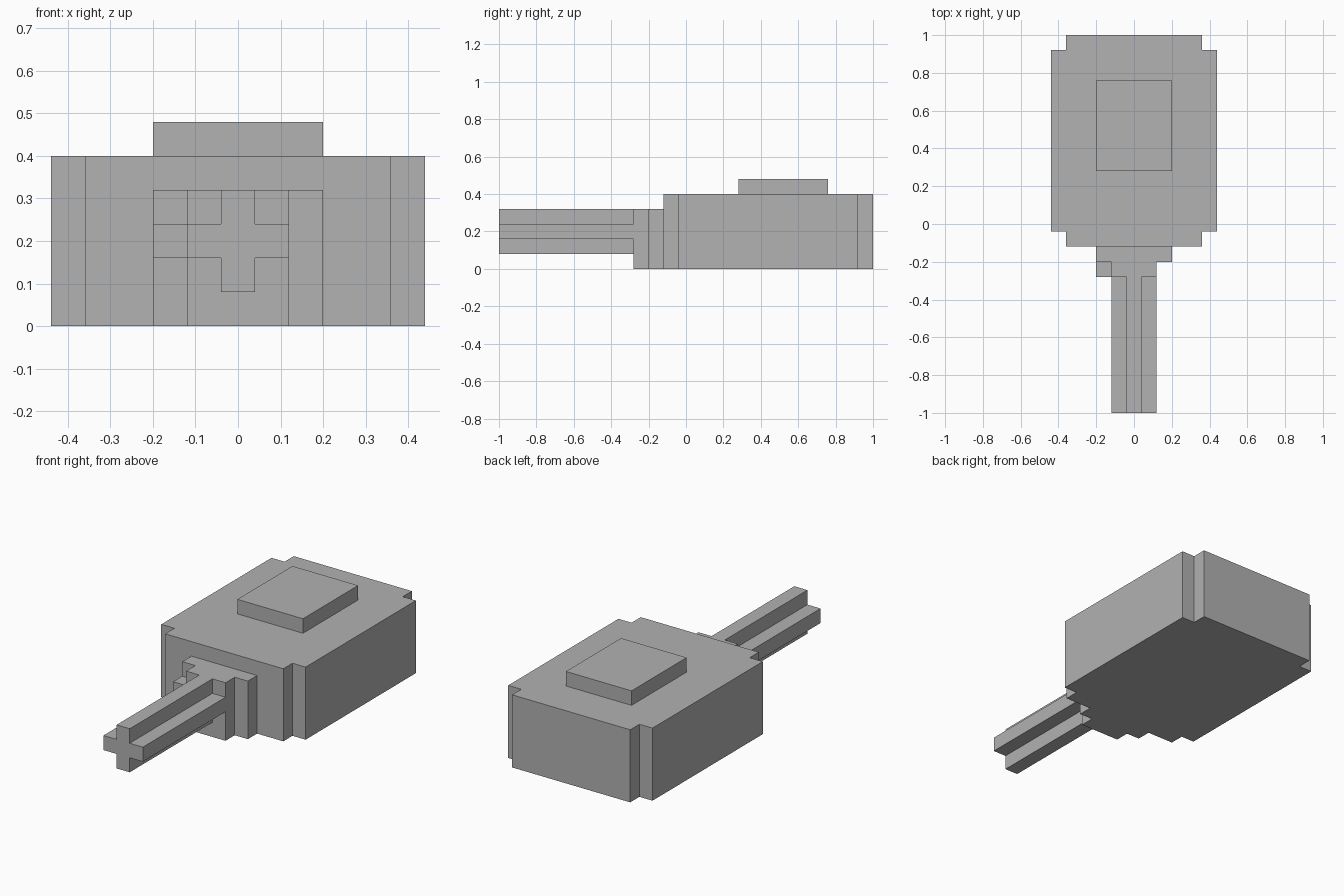
import bpy
import bmesh
from mathutils import Matrix, Vector

cube = bpy.data.objects.get("Cube")
if cube:
    bpy.data.objects.remove(cube, do_unlink=True)

grey = bpy.data.materials.new("plain grey")
grey.use_nodes = True
colour = (0.445, 0.445, 0.445, 1)
grey.diffuse_color = colour
grey.node_tree.nodes["Principled BSDF"].inputs["Base Color"].default_value = colour


def prism(name, outline, depth, matrix=Matrix()):
    """Extrude a flat outline along its local z, then place it."""
    bm = bmesh.new()
    face = bm.faces.new([bm.verts.new((u, v, 0)) for u, v in outline])
    moved = bmesh.ops.extrude_face_region(bm, geom=[face])["geom"]
    bmesh.ops.translate(bm, vec=Vector((0, 0, depth)),
                        verts=[g for g in moved if isinstance(g, bmesh.types.BMVert)])
    bm.transform(matrix)
    bmesh.ops.recalc_face_normals(bm, faces=bm.faces)
    mesh = bpy.data.meshes.new(name)
    bm.to_mesh(mesh)
    bm.free()
    mesh.materials.append(grey)
    obj = bpy.data.objects.new(name, mesh)
    bpy.context.collection.objects.link(obj)


def rect(u0, u1, v0, v1):
    return [(u0, v0), (u1, v0), (u1, v1), (u0, v1)]


def notched(w, h, n):
    """Rectangle of half sizes w, h with square notches n at the corners."""
    q = [(w, h - n), (w - n, h - n), (w - n, h)]
    half = q + [(-u, v) for u, v in reversed(q)]
    return half + [(-u, -v) for u, v in half]


def at(x, y, z):
    return Matrix.Translation((x, y, z))


# Main block with notched corners, and the raised pad on top
prism("body", notched(0.44, 0.56, 0.08), 0.4, at(0, 0.44, 0))
prism("top_pad", rect(-0.2, 0.2, 0.28, 0.76), 0.08, at(0, 0, 0.4))

# Stepped neck at the front, with a small nub on its right side
right = [(-0.12, -0.28), (-0.12, -0.2), (-0.2, -0.2), (-0.2, -0.12)]
prism("neck", right + [(-u, v) for u, v in reversed(right)], 0.32)
prism("neck_nub", rect(-0.2, -0.12, -0.28, -0.2), 0.08, at(0, 0, 0.16))

# Cross-section shaft running forward from the neck
prism("shaft", notched(0.12, 0.12, 0.08), 0.72,
      at(0, -0.28, 0.2) @ Matrix.Rotation(1.5707963, 4, "X"))
